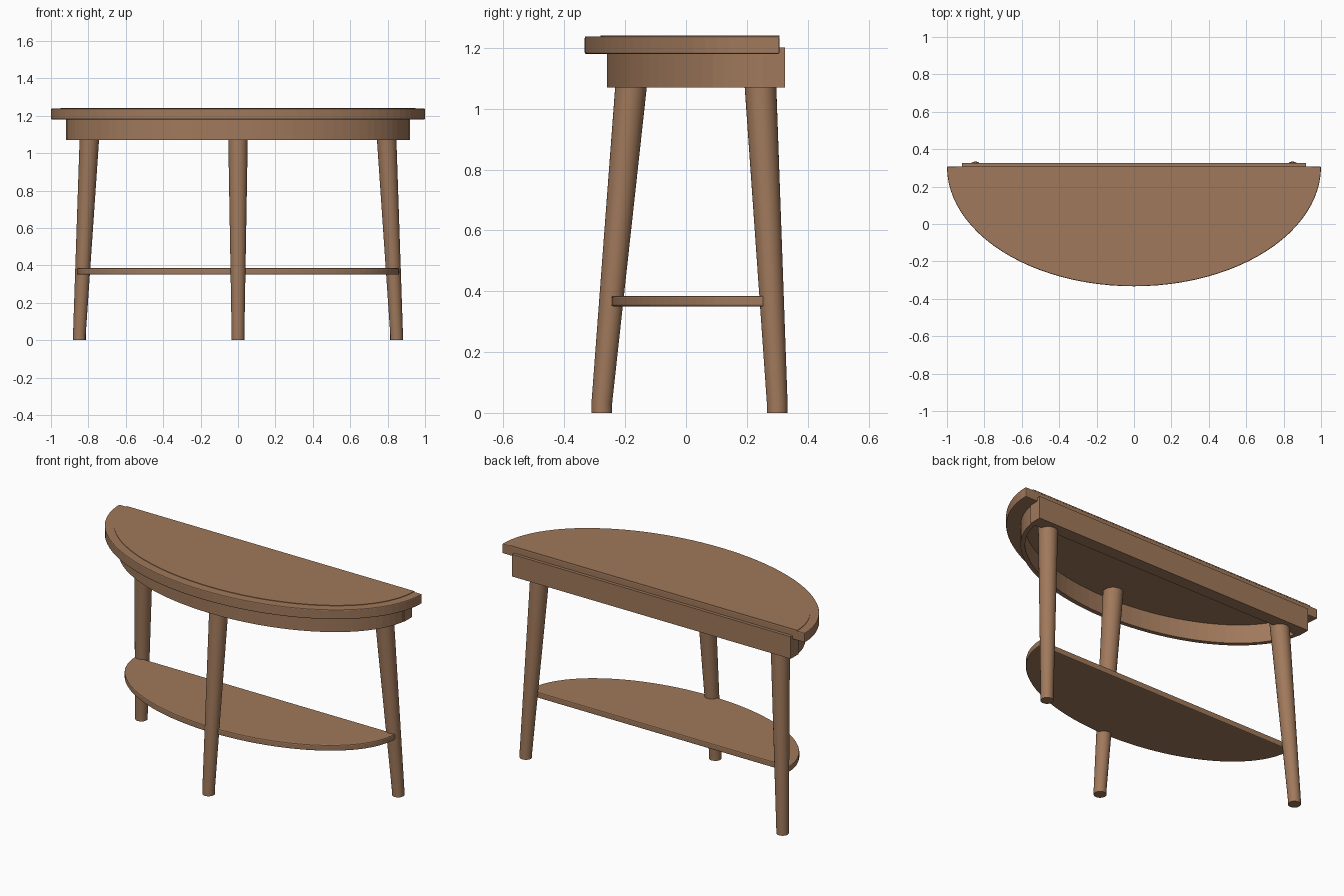
import bpy, bmesh
from math import cos, sin, pi
from mathutils import Vector

if "Cube" in bpy.data.objects:
    bpy.data.objects.remove(bpy.data.objects["Cube"], do_unlink=True)

# One wood colour throughout
wood = bpy.data.materials.new("brown wood")
wood.use_nodes = True
COLOUR = (0.35, 0.19, 0.105, 1)
wood.diffuse_color = COLOUR
bsdf = wood.node_tree.nodes["Principled BSDF"]
bsdf.inputs["Base Color"].default_value = COLOUR
bsdf.inputs["Roughness"].default_value = 0.7

SEGMENTS = 48


def finish(name, bm, smooth=False, bevel=0):
    bmesh.ops.recalc_face_normals(bm, faces=bm.faces)
    mesh = bpy.data.meshes.new(name)
    bm.to_mesh(mesh)
    bm.free()
    mesh.materials.append(wood)
    ob = bpy.data.objects.new(name, mesh)
    bpy.context.collection.objects.link(ob)
    if bevel:
        mod = ob.modifiers.new("softened edges", 'BEVEL')
        mod.width = bevel
        mod.segments = 2
        mod.limit_method = 'ANGLE'
        mod.angle_limit = 0.8
    if smooth:
        bpy.ops.object.select_all(action='DESELECT')
        ob.select_set(True)
        bpy.context.view_layer.objects.active = ob
        bpy.ops.object.shade_smooth_by_angle(angle=0.6)
    return ob


def half_ellipse(rx, ry, back):
    """Outline bulging to the front from a straight back edge."""
    angles = [pi * i / SEGMENTS for i in range(SEGMENTS + 1)]
    return [(rx * cos(a), back - ry * sin(a)) for a in angles]


def slab(name, outline, low, high, **style):
    bm = bmesh.new()
    face = bm.faces.new([bm.verts.new((x, y, low)) for x, y in outline])
    new = bmesh.ops.extrude_face_region(bm, geom=[face])["geom"]
    verts = [v for v in new if isinstance(v, bmesh.types.BMVert)]
    bmesh.ops.translate(bm, verts=verts, vec=(0, 0, high - low))
    return finish(name, bm, **style)


def leg(name, foot, top, foot_radius=0.034, top_radius=0.052):
    """Splayed, tapered round leg on a short upright foot."""
    foot, top = Vector(foot), Vector(top)
    ankle = foot + Vector((0, 0, 0.03))
    # Carry the taper on up to the underside of the tabletop
    reach = (1.18 - ankle.z) / (top.z - ankle.z)
    end = ankle.lerp(top, reach)
    end_radius = foot_radius + (top_radius - foot_radius) * reach
    bm = bmesh.new()
    rings = []
    for centre, radius in ((foot, foot_radius), (ankle, foot_radius), (end, end_radius)):
        turns = [2 * pi * i / 32 for i in range(32)]
        rings.append([bm.verts.new(centre + Vector((radius * cos(t), radius * sin(t), 0)))
                      for t in turns])
    for a, b in zip(rings, rings[1:]):
        for i in range(32):
            j = (i + 1) % 32
            bm.faces.new((a[i], a[j], b[j], b[i]))
    bm.faces.new(rings[0])
    bm.faces.new(rings[-1])
    return finish(name, bm, smooth=True)


# Tabletop with a barely raised inner panel
slab("tabletop", half_ellipse(1.0, 0.64, 0.307), 1.18, 1.238, bevel=0.005)
slab("tabletop_panel", half_ellipse(0.95, 0.588, 0.307), 1.235, 1.241)

# Curved hollow apron and the straight rail closing its back
outer = half_ellipse(0.92, 0.565, 0.305)
inner = half_ellipse(0.895, 0.54, 0.305)
slab("curved_apron", outer + inner[::-1], 1.07, 1.182)
rail = [(-0.92, 0.252), (0.92, 0.252), (0.92, 0.307), (-0.92, 0.307)]
slab("back_rail", rail, 1.07, 1.182)
lip = [(-0.92, 0.3), (0.92, 0.3), (0.92, 0.326), (-0.92, 0.326)]
slab("back_rail_lip", lip, 1.07, 1.202)

# Lower shelf
slab("shelf", half_ellipse(0.86, 0.503, 0.257), 0.35, 0.385, bevel=0.006)

# Legs
leg("front_leg", (0, -0.277, 0), (0, -0.181, 1.07))
for side, sign in (("left", 1), ("right", -1)):
    leg("back_leg_" + side, (sign * 0.848, 0.3, 0), (sign * 0.795, 0.245, 1.07))
